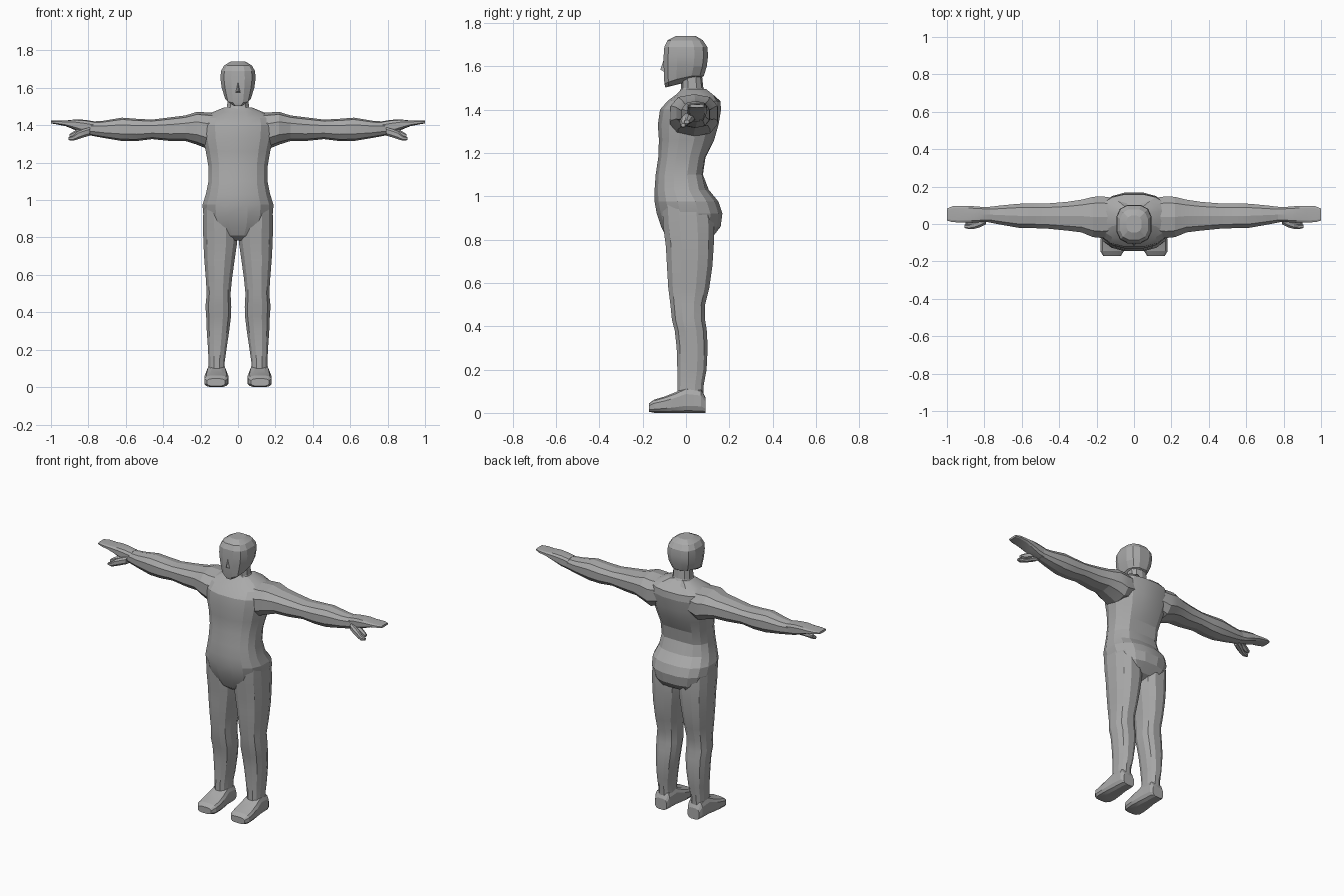
import bpy, bmesh, math
from mathutils import Vector

grey = bpy.data.materials.new("plain grey")
grey.diffuse_color = (0.4, 0.4, 0.4, 1)


def loft(name, rings, axis="z", sides=12, power=0.8, mirror=False, tweak=None):
    """Skin rings of (position, u_min, u_max, v_min, v_max) along an axis."""
    bm = bmesh.new()
    loops = []
    for p, u0, u1, v0, v1 in rings:
        loop = []
        for i in range(sides):
            a = math.tau * (i + 0.5) / sides
            c, s = math.cos(a), math.sin(a)
            u = (u0 + u1) / 2 + (u1 - u0) / 2 * math.copysign(abs(c) ** power, c) / abs(math.cos(math.pi / sides)) ** power
            v = (v0 + v1) / 2 + (v1 - v0) / 2 * math.copysign(abs(s) ** power, s) / abs(math.cos(math.pi / sides)) ** power
            co = {"z": (u, v, p), "x": (p, u, v), "y": (u, p, v)}[axis]
            co = Vector(co)
            if tweak:
                tweak(co)
            loop.append(bm.verts.new(co))
        loops.append(loop)
    for a, b in zip(loops, loops[1:]):
        for i in range(sides):
            j = (i + 1) % sides
            bm.faces.new((a[i], a[j], b[j], b[i]))
    bm.faces.new(loops[0])
    bm.faces.new(loops[-1])
    return finish(name, bm, mirror)


def finish(name, bm, mirror=False):
    bmesh.ops.recalc_face_normals(bm, faces=bm.faces)
    me = bpy.data.meshes.new(name)
    bm.to_mesh(me)
    bm.free()
    me.materials.append(grey)
    ob = bpy.data.objects.new(name, me)
    bpy.context.collection.objects.link(ob)
    if mirror:
        ob.modifiers.new("both sides", "MIRROR")
    bpy.context.view_layer.objects.active = ob
    ob.select_set(True)
    bpy.ops.object.shade_smooth_by_angle(angle=math.radians(15))
    ob.select_set(False)
    return ob


# Torso: spine groove, and buttock cleft lower down
def spine(co):
    if co.y > 0.04 and abs(co.x) < 0.045:
        co.y -= 0.025 if co.z < 1.0 or co.z > 1.3 else 0.01


torso = [(0.785, .05, -.06, .09), (0.81, .12, -.09, .135), (0.86, .165, -.115, .16),
         (0.92, .185, -.135, .168), (0.975, .19, -.145, .15), (1.03, .172, -.145, .105),
         (1.10, .158, -.14, .088), (1.18, .158, -.128, .10), (1.26, .172, -.125, .13),
         (1.33, .188, -.13, .15), (1.40, .195, -.12, .162), (1.44, .185, -.085, .158),
         (1.47, .135, -.045, .135), (1.495, .075, -.02, .10)]
loft("torso", [(z, -w, w, f, b) for z, w, f, b in torso], sides=16, tweak=spine)

# Neck
loft("neck", [(1.46, -.08, .08, -.04, .10), (1.50, -.058, .058, -.02, .078),
              (1.58, -.055, .055, -.02, .07)], sides=10)


# Head: the jaw drops toward the chin
def jaw(co):
    if co.z < 1.56:
        co.z -= 0.035 * max(0, -co.y) / 0.1


loft("head", [(1.535, -.035, .035, -.095, .05), (1.555, -.068, .068, -.10, .082),
              (1.60, -.087, .087, -.103, .096), (1.65, -.094, .094, -.103, .102),
              (1.69, -.091, .091, -.10, .098), (1.72, -.074, .074, -.085, .078),
              (1.74, -.04, .04, -.045, .045)], sides=12, power=0.72, tweak=jaw)

# Nose: small wedge
bm = bmesh.new()
top, l, r, tip, base = [bm.verts.new(c) for c in (
    (0, -.10, 1.64), (-.016, -.098, 1.572), (.016, -.098, 1.572), (0, -.118, 1.585), (0, -.09, 1.568))]
for f in ((top, l, tip), (top, tip, r), (l, base, tip), (tip, base, r), (top, r, base), (top, base, l)):
    bm.faces.new(f)
finish("nose", bm)

# Legs: ankle up to hip
loft("leg", [(0.05, .068, .16, -.04, .08), (0.13, .072, .157, -.04, .082),
             (0.20, .062, .16, -.04, .095), (0.30, .047, .167, -.043, .10),
             (0.38, .037, .17, -.052, .096), (0.43, .036, .174, -.065, .088),
             (0.50, .04, .167, -.072, .088), (0.58, .032, .172, -.082, .108),
             (0.68, .018, .18, -.088, .122), (0.77, .005, .185, -.093, .128),
             (0.86, .003, .187, -.105, .13), (0.96, .02, .185, -.11, .12)],
     sides=12, mirror=True)

# Feet: heel to toe
loft("foot", [(.09, .075, .155, 0, .07), (.07, .066, .165, 0, .11), (.0, .062, .168, 0, .12),
              (-.05, .055, .175, 0, .095), (-.10, .05, .18, 0, .075), (-.145, .054, .18, 0, .062),
              (-.17, .07, .165, .005, .045)], axis="y", sides=12, power=0.6, mirror=True)

# Arms: shoulder to wrist
loft("arm", [(.08, -.06, .135, 1.31, 1.46), (.17, -.075, .148, 1.28, 1.465),
             (.22, -.07, .145, 1.30, 1.468), (.28, -.045, .13, 1.318, 1.45),
             (.36, -.035, .118, 1.318, 1.44), (.46, -.025, .11, 1.328, 1.428),
             (.54, -.022, .11, 1.318, 1.432), (.62, -.02, .108, 1.318, 1.438),
             (.72, -.002, .098, 1.334, 1.422), (.79, .012, .09, 1.347, 1.418)],
     axis="x", sides=10, mirror=True)

# Hands: palm tapering to flat fingers
loft("hand", [(.77, .012, .09, 1.347, 1.42), (.82, .01, .092, 1.355, 1.428),
              (.87, .006, .096, 1.375, 1.43), (.92, .008, .097, 1.395, 1.425),
              (.97, .01, .095, 1.405, 1.425), (1.0, .018, .083, 1.41, 1.424)],
     axis="x", sides=10, power=0.6, mirror=True)

# Thumbs
loft("thumb", [(.79, .0, .045, 1.345, 1.39), (.825, -.018, .03, 1.335, 1.38),
               (.855, -.026, .01, 1.325, 1.368), (.88, -.028, .0, 1.318, 1.345),
               (.905, -.022, -.004, 1.32, 1.336)], axis="x", sides=8, mirror=True)

# Little curled finger below the palm
loft("curled_finger", [(.83, .005, .04, 1.35, 1.385), (.87, -.005, .025, 1.335, 1.37),
                       (.90, -.006, .014, 1.335, 1.352)], axis="x", sides=6, mirror=True)
